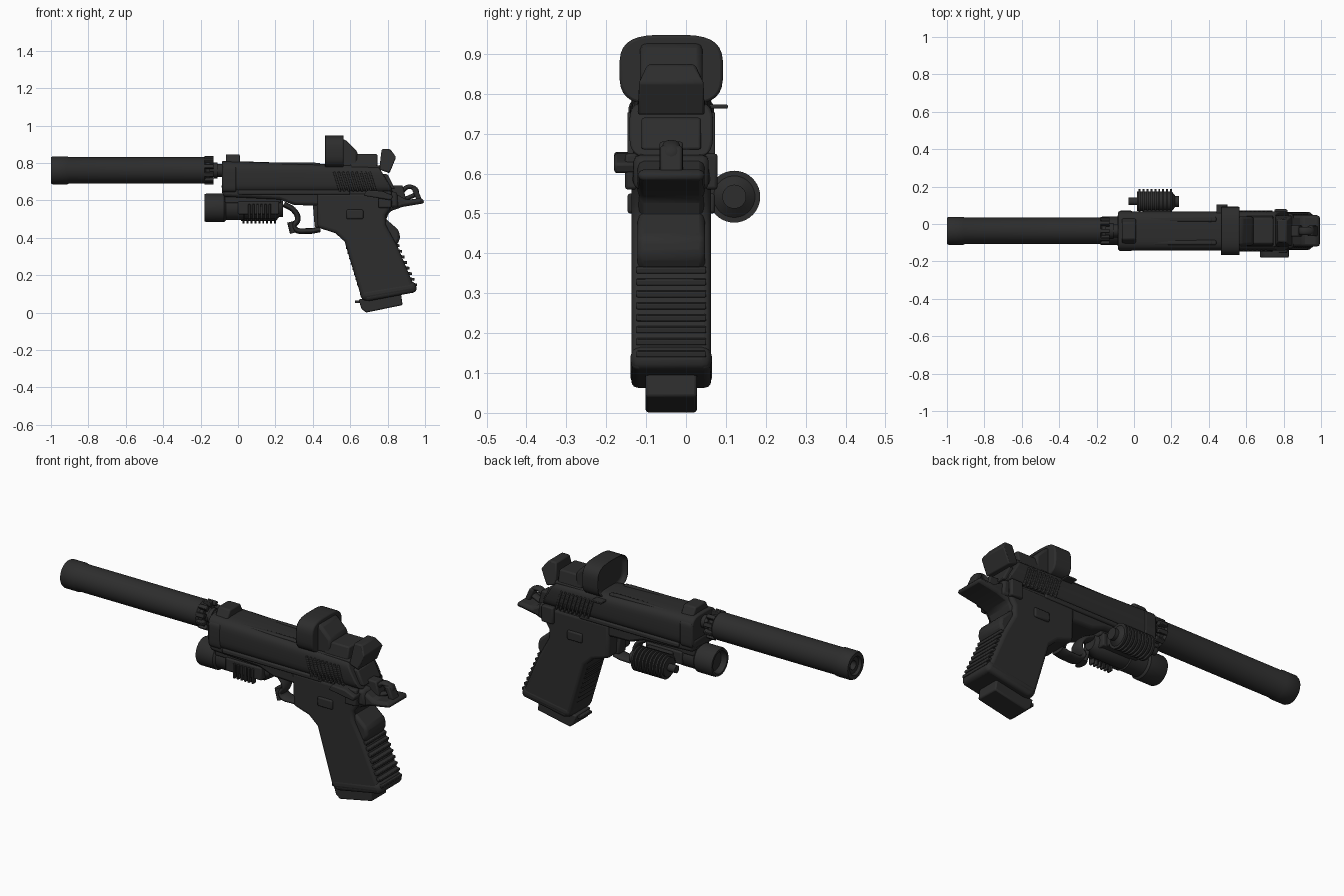
import bpy, bmesh, math
from mathutils import Matrix, Vector

old = bpy.data.objects.get("Cube")
if old:
    bpy.data.objects.remove(old, do_unlink=True)

MIDDLE = -.037
FINE, SOFT, ROUND = .003, .007, .015
BORE_HEIGHT = .76
LIGHT_HEIGHT = .56
SIDES = (-1, 1)

tone = .026
black = bpy.data.materials.new("matte black")
black.use_nodes = True
black.diffuse_color = (tone, tone, tone, 1)
black.node_tree.nodes["Principled BSDF"].inputs["Base Color"].default_value = black.diffuse_color


def finish(name, bm, bevel=0, segments=2):
    bmesh.ops.recalc_face_normals(bm, faces=bm.faces)
    mesh = bpy.data.meshes.new(name)
    bm.to_mesh(mesh)
    bm.free()
    mesh.materials.append(black)
    part = bpy.data.objects.new(name, mesh)
    bpy.context.collection.objects.link(part)
    if bevel:
        modifier = part.modifiers.new("rounded edges", "BEVEL")
        modifier.width, modifier.segments = bevel, segments
        modifier.limit_method, modifier.angle_limit = "ANGLE", math.radians(35)
    bpy.ops.object.select_all(action="DESELECT")
    part.select_set(True)
    bpy.context.view_layer.objects.active = part
    bpy.ops.object.shade_smooth_by_angle(angle=math.radians(35))
    return part


def sweep(name, outline, step, bevel, segments=2):
    bm = bmesh.new()
    face = bm.faces.new([bm.verts.new(point) for point in outline])
    swept = bmesh.ops.extrude_face_region(bm, geom=[face])["geom"]
    moved = [item for item in swept if isinstance(item, bmesh.types.BMVert)]
    bmesh.ops.translate(bm, vec=step, verts=moved)
    return finish(name, bm, bevel, segments)


def side_profile(name, outline, half, bevel=SOFT, y=MIDDLE, segments=2):
    points = [(x, y - half, z) for x, z in outline]
    return sweep(name, points, (0, half * 2, 0), bevel, segments)


def rounded_section(name, front, back, half, bottom, top, squareness, bevel=SOFT):
    def bend(value):
        return math.copysign(abs(value) ** squareness, value)
    angles = [math.tau * (i + .5) / 32 for i in range(32)]
    centre, rise = (top + bottom) / 2, (top - bottom) / 2
    points = [(front, MIDDLE + half * bend(math.cos(a)), centre + rise * bend(math.sin(a)))
              for a in angles]
    return sweep(name, points, (back - front, 0, 0), bevel)


def block(name, front, back, bottom, top, half, y=MIDDLE, lean=0, taper=1, bevel=SOFT):
    part = side_profile(name, [(front, bottom), (back, bottom), (back + lean, top),
                               (front + lean, top)], half, bevel, y)
    for v in part.data.vertices:
        if v.co.z > (top + bottom) / 2:
            v.co.y = y + (v.co.y - y) * taper
    return part


def row(name, start, end, count, size, tilt=0, offsets=(0,), bevel=FINE):
    bm = bmesh.new()
    for i in range(count):
        spot = Vector(start).lerp(Vector(end), i / (count - 1))
        for offset in offsets:
            place = Matrix.Translation((spot.x, MIDDLE + offset, spot.y))
            shape = Matrix.Rotation(tilt, 4, "Y") @ Matrix.Diagonal((*size, 1))
            bmesh.ops.create_cube(bm, size=1, matrix=place @ shape)
    return finish(name, bm, bevel)


def lathe(name, profile, z, y=MIDDLE, sides=40):
    bm = bmesh.new()
    rings = []
    for x, radius in profile:
        ring = bmesh.ops.create_circle(bm, segments=sides, radius=radius,
                                       matrix=Matrix.Translation((x, y, z)) @ Matrix.Rotation(math.pi / 2, 4, "Y"))
        rings.append(ring["verts"])
    for near, far in zip(rings, rings[1:]):
        for i in range(sides):
            bm.faces.new((near[i - 1], near[i], far[i], far[i - 1]))
    bm.faces.new(rings[0])
    bm.faces.new(rings[-1])
    return finish(name, bm)


def bar(name, path, radius, widen, closed=False):
    curve = bpy.data.curves.new(name, "CURVE")
    curve.dimensions, curve.bevel_depth, curve.use_fill_caps = "3D", radius, True
    spline = curve.splines.new("BEZIER")
    spline.bezier_points.add(len(path) - 1)
    spline.use_cyclic_u = closed
    for knot, (x, z) in zip(spline.bezier_points, path):
        knot.co = (x, 0, z)
        knot.handle_left_type = knot.handle_right_type = "AUTO"
    part = bpy.data.objects.new(name, curve)
    part.location.y, part.scale.y = MIDDLE, widen
    curve.materials.append(black)
    bpy.context.collection.objects.link(part)


# Suppressor with open muzzle, locking teeth and neck
lathe("suppressor", [(-.9, .024), (-.985, .024), (-.985, .045), (-1, .05), (-1, .07), (-.99, .075),
                     (-.915, .075), (-.905, .071), (-.18, .071), (-.17, .06), (-.15, .06)], BORE_HEIGHT)
lathe("threaded_barrel", [(-.16, .036), (-.13, .036), (-.13, .042), (-.11, .042),
                          (-.11, .034), (-.07, .034)], BORE_HEIGHT)
bm = bmesh.new()
for i in range(10):
    turn = Matrix.Rotation(math.tau * (i + .5) / 10, 4, "X")
    place = Matrix.Translation((-.155, MIDDLE, BORE_HEIGHT)) @ turn @ Matrix.Translation((0, .064, 0))
    bmesh.ops.create_cube(bm, size=1, matrix=place @ Matrix.Diagonal((.05, .025, .022, 1)))
finish("suppressor_teeth", bm, FINE)

# Slide with slanted rear, serrations and front sight
slide = rounded_section("slide", -.085, .83, .105, .635, .812, .5)
for v in slide.data.vertices:
    if v.co.x > 0:
        v.co.x -= max(0, v.co.z - .65) / 2
        v.co.z -= max(0, v.co.z - .65) / 6
rounded_section("muzzle_band", -.08, -.01, .108, .64, .79, .3)
block("front_sight", -.065, .01, .79, .846, .075, taper=.6)
row("slide_ridges", (.2, .79), (.22, .788), 2, (.44, .026, .024), offsets=(-.062, .062), bevel=SOFT)
row("slide_serrations", (.53, .7), (.72, .7), 9, (.012, .016, .11), -.3, (-.102, .102))
block("slide_rear_plate", .8, .84, .66, .74, .075, lean=-.04)

# Frame under the slide
side_profile("frame", [(-.09, .69), (-.08, .62), (.22, .605), (.3, .575), (.86, .56), (.85, .645)],
             .094, ROUND)
for side in SIDES:
    block("frame_rail", 0, .6, .63, .655, .011, MIDDLE + side * .094)

# Grip with backstrap and ridges
side_profile("grip", [(.42, .64), (.425, .455), (.52, .425), (.57, .38), (.66, .08), (.69, .06),
                      (.955, .11), (.85, .36), (.79, .47), (.79, .52), (.83, .58), (.82, .64)],
             .1, .035, segments=4)
side_profile("grip_collar", [(.645, .12), (.665, .06), (.96, .11), (.945, .17)], .102, .025, segments=3)
side_profile("palm_swell", [(.78, .51), (.86, .44), (.868, .395), (.845, .355), (.78, .36)], .085, ROUND)
side_profile("beavertail", [(.78, .47), (.81, .54), (.88, .565), (1, .585), (.985, .612),
                            (.9, .603), (.81, .655), (.75, .64)], .084, ROUND)
row("backstrap_ridges", (.842, .36), (.935, .15), 8, (.045, .175, .015), .15)
row("frontstrap_ridges", (.59, .345), (.65, .15), 8, (.026, .13, .013), .15)

# Magazine base
side_profile("magazine_base", [(.645, .07), (.66, .02), (.685, 0), (.88, .04), (.87, .11)], .064)
block("magazine_lip", .625, .67, .05, .065, .045, bevel=FINE)

# Trigger guard and trigger
bar("trigger_guard", [(.245, .58), (.3, .545), (.32, .5), (.3, .455), (.38, .436), (.44, .445)],
    ROUND, 2.6)
bar("guard_hook", [(.28, .485), (.295, .425)], .018, 2.2)
block("trigger", .41, .45, .455, .58, .03, lean=-.01)

# Side controls
for side in SIDES:
    block("grip_side_plate", .58, .67, .5, .55, .01, MIDDLE + side * .1)
    block("safety_plate", .75, .82, .56, .65, .016, MIDDLE + side * .1)
side_profile("safety_lever", [(.67, .625), (.69, .655), (.77, .65), (.83, .625), (.82, .6)], .03, y=-.15)

# Loop hammer
bar("hammer_loop", [(.875, .615), (.895, .665), (.93, .67), (.955, .645), (.925, .62)], .012, 1.8, True)
block("hammer_spur", .955, .985, .6, .67, .028, lean=-.03)
block("hammer_base", .83, .9, .6, .68, .03, lean=-.02)

# Reflex sight with recessed lens, sloped housing and base
hood = rounded_section("sight_hood", .462, .565, .13, .77, .948, .6)
bm = bmesh.new()
bm.from_mesh(hood.data)
lens = min(bm.faces, key=lambda face: face.calc_center_median().x)
bmesh.ops.inset_region(bm, faces=[lens], thickness=ROUND)
bmesh.ops.translate(bm, vec=(.03, 0, 0), verts=lens.verts)
bm.to_mesh(hood.data)
bm.free()
side_profile("sight_slope", [(.54, .93), (.575, .925), (.64, .86), (.64, .775), (.54, .775)], .078, ROUND)
block("sight_body", .6, .745, .765, .848, .085, taper=.8)
block("sight_base", .46, .76, .757, .787, .085)
block("sight_tab", .44, .5, .763, .773, .035, y=.07, bevel=FINE)
rear = side_profile("rear_sight", [(.755, .765), (.768, .874), (.815, .874), (.845, .83), (.81, .745)], .084)
for v in rear.data.vertices:
    if v.co.z > .85:
        v.co.y = MIDDLE + (v.co.y - MIDDLE) * .7

# Underbarrel light with hollow head and mount
lathe("light", [(-.15, .052), (-.18, .06), (-.18, .072), (-.17, .076), (-.075, .076), (-.065, .066),
                (.03, .066), (.035, .06), (.2, .06), (.24, .035)], LIGHT_HEIGHT)
block("light_mount", -.07, .23, .585, .625, .065)
block("light_bracket", 0, .22, .525, .595, .075)
block("module_bracket", .05, .2, .525, .585, .03, y=.045)
row("light_ribs", (.06, .54), (.17, .54), 6, (.012, .03, .08), offsets=(-.07,))

# Ribbed aiming module on the left side
core, fin = .052, .065
ribs = [(-.03, .02), (.015, .02), (.015, core)]
for i in range(9):
    start = .025 + i * .021
    ribs += [(start, core), (start, fin), (start + .01, fin), (start + .01, core)]
ribs += [(.22, .03), (.24, .03)]
lathe("aiming_module", ribs, .542, y=.121)
